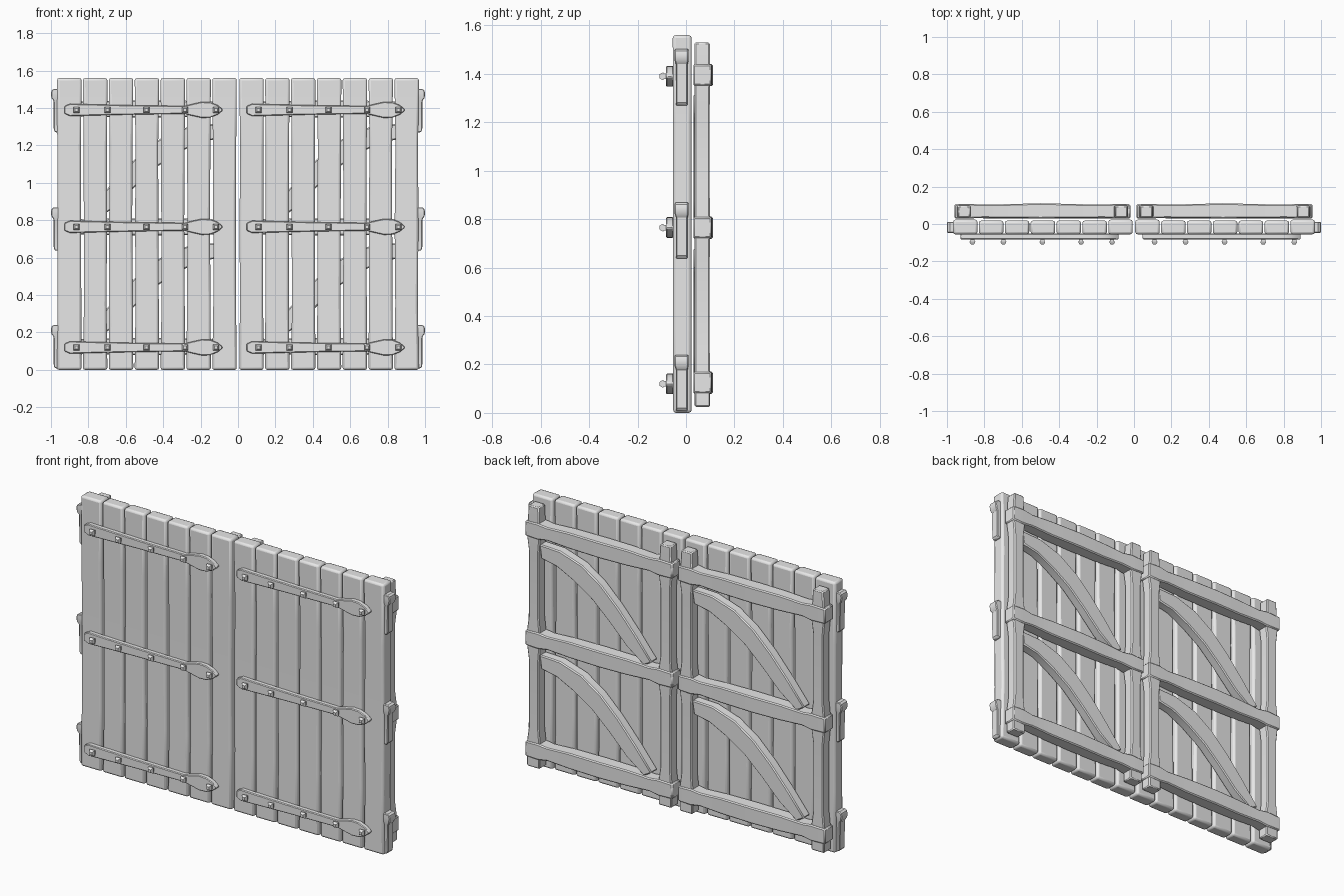
import bpy, bmesh, random
from mathutils import Vector

if "Cube" in bpy.data.objects:
    bpy.data.objects.remove(bpy.data.objects["Cube"])

random.seed(4)
grey = bpy.data.materials.new("plain grey")
grey.diffuse_color = (0.8, 0.8, 0.8, 1)
grey.use_nodes = True
grey.node_tree.nodes["Principled BSDF"].inputs["Base Color"].default_value = grey.diffuse_color


def finish(name, rings, bevel, segments=1):
    """Skin a row of four-cornered rings, cap both ends and bevel the edges."""
    bm = bmesh.new()
    rows = [[bm.verts.new(p) for p in ring] for ring in rings]
    for a, b in zip(rows, rows[1:]):
        for i in range(4):
            j = (i + 1) % 4
            bm.faces.new((a[i], a[j], b[j], b[i]))
    bm.faces.new(rows[0])
    bm.faces.new(rows[-1])
    bmesh.ops.recalc_face_normals(bm, faces=bm.faces)
    mesh = bpy.data.meshes.new(name)
    bm.to_mesh(mesh)
    bm.free()
    mesh.materials.append(grey)
    ob = bpy.data.objects.new(name, mesh)
    bpy.context.collection.objects.link(ob)
    if bevel:
        mod = ob.modifiers.new("soft edges", 'BEVEL')
        mod.width = bevel
        mod.segments = segments
        mod.limit_method = 'ANGLE'
        mod.angle_limit = 0.7
    bpy.ops.object.select_all(action='DESELECT')
    ob.select_set(True)
    bpy.context.view_layer.objects.active = ob
    bpy.ops.object.shade_smooth_by_angle(angle=0.6)
    return ob


def upright(name, stations, bevel, segments=1):
    """Beam along z; stations are (z, x0, x1, y0, y1)."""
    return finish(name, [[Vector((x0, y0, z)), Vector((x1, y0, z)),
                          Vector((x1, y1, z)), Vector((x0, y1, z))]
                         for z, x0, x1, y0, y1 in stations], bevel, segments)


def crossbeam(name, stations, bevel):
    """Beam along x; stations are (x, y0, y1, z0, z1)."""
    return finish(name, [[Vector((x, y0, z0)), Vector((x, y1, z0)),
                          Vector((x, y1, z1)), Vector((x, y0, z1))]
                         for x, y0, y1, z0, z1 in stations], bevel)


def plate(name, pairs, y0, y1, bevel):
    """Flat curved piece; pairs are two opposite outline points in (x, z)."""
    return finish(name, [[Vector((a[0], y0, a[1])), Vector((a[0], y1, a[1])),
                          Vector((b[0], y1, b[1])), Vector((b[0], y0, b[1]))]
                         for a, b in pairs], bevel)


RAIL_Z = (0.125, 0.765, 1.395)
STRAP_Z = (0.12, 0.765, 1.39)
# strap outline: distance from its blunt end, half height
STRAP = [(0, 0.02), (0.03, 0.033), (0.09, 0.031), (0.35, 0.025), (0.64, 0.021),
         (0.69, 0.033), (0.735, 0.043), (0.78, 0.041), (0.82, 0.025), (0.845, 0.004)]
# brace edges as (x, z): upper and lower, for the top brace
BRACE_UP = [(0.87, 1.315), (0.74, 1.31), (0.60, 1.265), (0.48, 1.185),
            (0.37, 1.08), (0.26, 0.955), (0.155, 0.825)]
BRACE_LOW = [(0.86, 1.235), (0.76, 1.215), (0.65, 1.16), (0.535, 1.085),
             (0.425, 0.985), (0.315, 0.875), (0.205, 0.795)]


def build_door(side, x):
    # planks, slightly waisted by hand-cut edges
    for i in range(7):
        c = x + 0.068 + i * 0.1383
        back = 0.023 if i in (0, 6) else 0.018
        w = 0.0655
        st = [(0, c - w, c + w, -0.053, back)]
        for z in (0.35, 0.78, 1.2):
            st.append((z, c - w + random.uniform(0.001, 0.006),
                       c + w - random.uniform(0.001, 0.006), -0.053, back))
        st.append((1.56, c - w, c + w, -0.055, back))
        upright(f"{side}_plank_{i + 1}", st, 0.012, 2)

    # rear frame posts
    for label, px in (("outer", x + 0.02), ("inner", x + 0.86)):
        st = [(0.025, px, px + 0.083, 0.035, 0.1)]
        for lo, hi in ((0.17, 0.72), (0.81, 1.35)):
            st.append((lo, px, px + 0.083, 0.035, 0.1))
            st.append((lo + 0.08, px + 0.008, px + 0.073, 0.036, 0.098))
            st.append((hi - 0.08, px + 0.008, px + 0.073, 0.036, 0.098))
            st.append((hi, px, px + 0.083, 0.035, 0.1))
        st.append((1.53, px + 0.008, px + 0.075, 0.035, 0.098))
        upright(f"{side}_{label}_post", st, 0.006)

    # rear frame rails, flared at both ends
    for i, z in enumerate(RAIL_Z):
        shape = [(0.01, 0.03, 0.106, 0.043), (0.1, 0.03, 0.107, 0.046),
                 (0.16, 0.033, 0.104, 0.038), (0.3, 0.032, 0.106, 0.045),
                 (0.47, 0.03, 0.111, 0.046), (0.67, 0.032, 0.106, 0.045),
                 (0.81, 0.033, 0.104, 0.038), (0.87, 0.03, 0.107, 0.046),
                 (0.95, 0.03, 0.106, 0.043)]
        crossbeam(f"{side}_rail_{i + 1}",
                  [(x + dx, y0, y1, z - h, z + h) for dx, y0, y1, h in shape], 0.006)

    # curved braces, one in each frame bay
    for i, drop in enumerate((0.637, 0)):
        pairs = [((a[0] + x, a[1] - drop), (b[0] + x, b[1] - drop))
                 for a, b in zip(BRACE_UP, BRACE_LOW)]
        plate(f"{side}_brace_{i + 1}", pairs, 0.03, 0.088, 0.006)

    # front iron straps and their square nails
    for i, z in enumerate(STRAP_Z):
        pairs = [((x + 0.042 + d, z + h), (x + 0.042 + d, z - h)) for d, h in STRAP]
        plate(f"{side}_strap_{i + 1}", pairs, -0.082, -0.052, 0.005)
        for j, d in enumerate((0.106, 0.272, 0.48, 0.687, 0.853)):
            n = x + d
            rings = [[Vector((n + sx * s, y, z + sz * s))
                      for sx, sz in ((-1, -1), (1, -1), (1, 1), (-1, 1))]
                     for y, s in ((-0.075, 0.011), (-0.093, 0.011),
                                  (-0.093, 0.016), (-0.1, 0.014), (-0.109, 0.008))]
            finish(f"{side}_nail_{i + 1}_{j + 1}", rings, 0)


build_door("left", -0.97)
build_door("right", 0.004)

# hinges on both outer edges
HINGE = [(0, 0.976), (0.012, 0.985), (0.17, 0.987), (0.185, 0.998),
         (0.21, 1.0), (0.224, 0.996), (0.232, 0.985)]
for side, s in (("left", -1), ("right", 1)):
    for i, z in enumerate((0.008, 0.637, 1.27)):
        rings = [(z + dz, s * 0.955, s * xo,
                  -0.047 if dz > 0.18 else -0.042,
                  0.011 if dz > 0.18 else 0.007) for dz, xo in HINGE]
        upright(f"{side}_hinge_{i + 1}", rings, 0.004)
